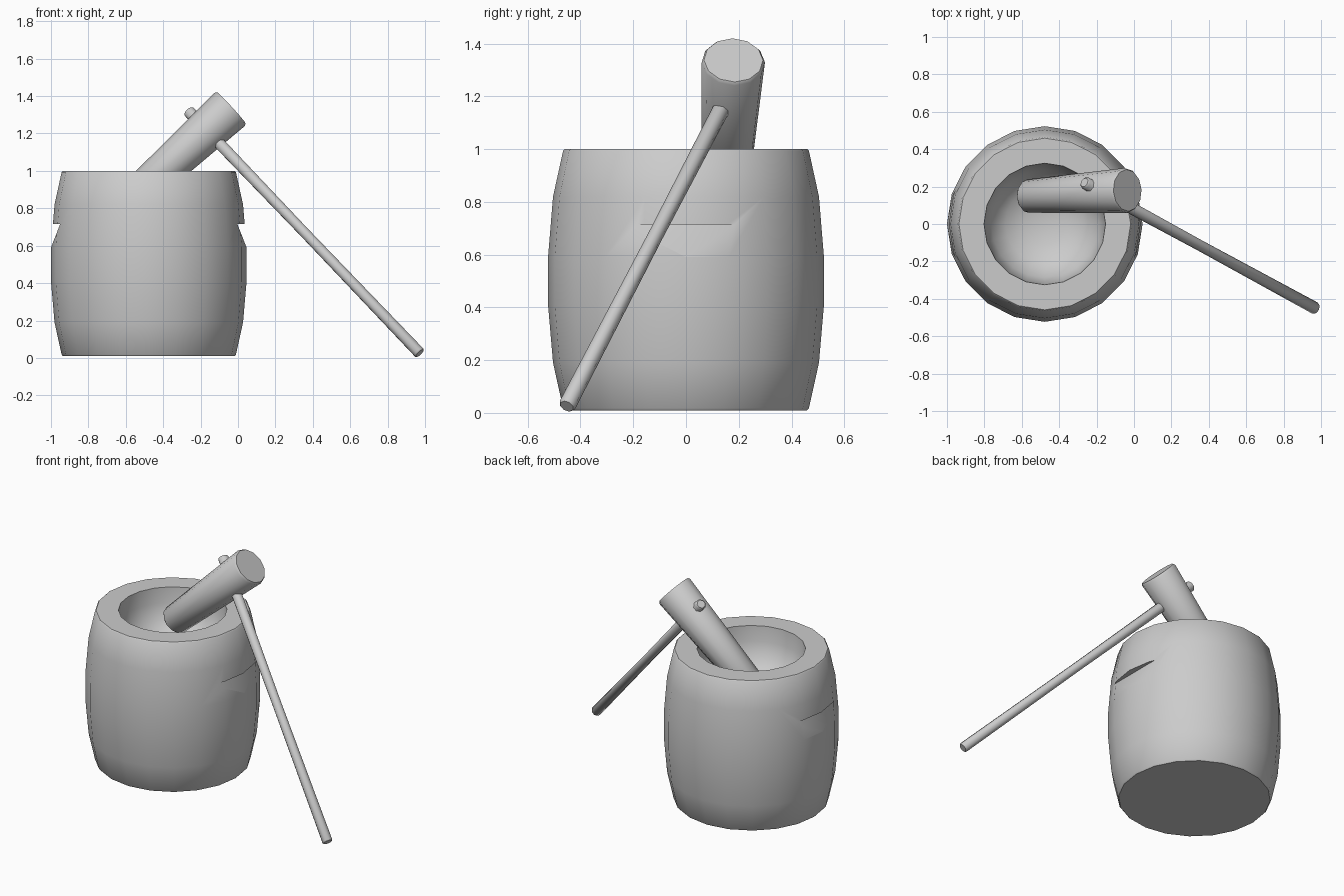
import bpy, bmesh, math
from mathutils import Vector, Matrix

if "Cube" in bpy.data.objects:
    bpy.data.objects.remove(bpy.data.objects["Cube"])


def make_object(name, bm):
    bmesh.ops.recalc_face_normals(bm, faces=bm.faces)
    mesh = bpy.data.meshes.new(name)
    bm.to_mesh(mesh)
    bm.free()
    ob = bpy.data.objects.new(name, mesh)
    bpy.context.collection.objects.link(ob)
    return ob


def lathe(name, profile, sides, matrix):
    """Revolve (radius, height) points about local z; ends close as caps or poles."""
    bm = bmesh.new()
    rings = []
    for r, z in profile:
        if r == 0:
            rings.append([bm.verts.new((0, 0, z))] * sides)
        else:
            angles = [math.tau * i / sides for i in range(sides)]
            rings.append([bm.verts.new((r * math.cos(a), r * math.sin(a), z)) for a in angles])
    for a, b in zip(rings, rings[1:]):
        for i in range(sides):
            j = (i + 1) % sides
            bm.faces.new(dict.fromkeys((a[i], a[j], b[j], b[i])))
    for ring, (r, z) in ((rings[0], profile[0]), (rings[-1], profile[-1])):
        if r > 0:
            bm.faces.new(ring)
    bm.transform(matrix)
    return make_object(name, bm)


def along(start, end):
    """Matrix placing local z from start towards end, and the distance between them."""
    start, end = Vector(start), Vector(end)
    d = end - start
    return Matrix.Translation(start) @ d.to_track_quat('Z', 'Y').to_matrix().to_4x4(), d.length


def activate(ob):
    bpy.ops.object.select_all(action='DESELECT')
    ob.select_set(True)
    bpy.context.view_layer.objects.active = ob


def smooth(ob, degrees=35):
    activate(ob)
    bpy.ops.object.shade_smooth_by_angle(angle=math.radians(degrees))


# Barrel-shaped mortar with a hollow bowl
CX = -0.477
mortar = lathe("mortar", [
    (0.459, 0.01), (0.466, 0.018), (0.504, 0.19), (0.523, 0.41), (0.523, 0.59),
    (0.504, 0.82), (0.466, 0.993), (0.459, 1.0), (0.325, 1.0), (0.318, 0.90),
    (0.287, 0.80), (0.21, 0.725), (0.11, 0.69), (0, 0.68)],
    20, Matrix.Translation((CX, 0, 0)))

# Wedge-shaped hand grips cut on both sides
for side in (1, -1):
    bm = bmesh.new()
    tri = [bm.verts.new((CX + side * x, -0.4, z))
           for x, z in ((0.474, 0.715), (0.7, 0.715), (0.7, 0.139))]
    face = bm.faces.new(tri)
    new = bmesh.ops.extrude_face_region(bm, geom=[face])["geom"]
    bmesh.ops.translate(bm, vec=(0, 0.8, 0),
                        verts=[v for v in new if isinstance(v, bmesh.types.BMVert)])
    cutter = make_object("grip_cutter", bm)
    cutter.hide_render = True
    mod = mortar.modifiers.new("grip", 'BOOLEAN')
    mod.operation, mod.solver, mod.object = 'DIFFERENCE', 'EXACT', cutter
    activate(mortar)
    bpy.ops.object.modifier_apply(modifier=mod.name)
    bpy.data.objects.remove(cutter)
smooth(mortar)

# Tapered mallet head leaning in the bowl
m, length = along((-0.57, 0.148, 0.848), (-0.035, 0.18, 1.337))
head = lathe("mallet_head", [(0.083, 0), (0.091, 0.01), (0.12, length - 0.012), (0.112, length)],
             12, m)
smooth(head, 40)

# Long handle running through the head down to the ground
m, length = along((0.972, -0.452, 0.025), (-0.266, 0.222, 1.321))
handle = lathe("mallet_handle", [(0.027, 0), (0.033, 0.007), (0.029, length * 0.5),
                                 (0.034, length - 0.01), (0.026, length)], 8, m)
smooth(handle, 50)
